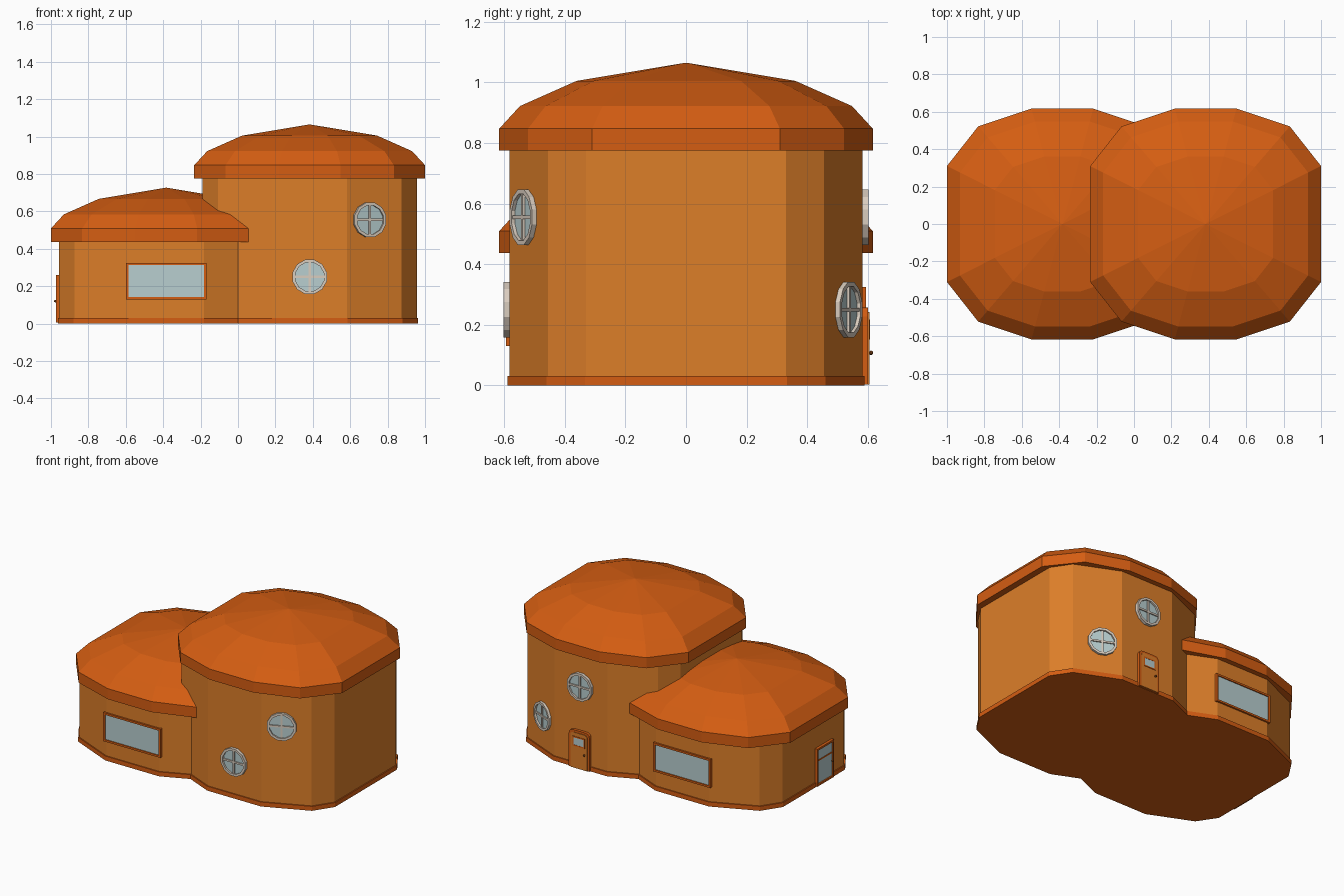
import bpy, bmesh, math
from mathutils import Matrix, Vector

if "Cube" in bpy.data.objects:
    bpy.data.objects.remove(bpy.data.objects["Cube"])


def material(name, col):
    m = bpy.data.materials.new(name)
    m.diffuse_color = (*col, 1)
    m.use_nodes = True
    m.node_tree.nodes["Principled BSDF"].inputs["Base Color"].default_value = m.diffuse_color
    return m


WALL = material("ochre wall", (0.72, 0.21, 0.022))
ROOF = material("orange roof", (0.66, 0.11, 0.006))
GLASS = material("pale glass", (0.48, 0.62, 0.63))
FRAME = material("cream frame", (0.70, 0.61, 0.52))
KNOB = material("brown knob", (0.30, 0.08, 0.012))


def build(name, bm, mat, matrix=None):
    bmesh.ops.recalc_face_normals(bm, faces=bm.faces)
    me = bpy.data.meshes.new(name)
    bm.to_mesh(me)
    bm.free()
    me.materials.append(mat)
    ob = bpy.data.objects.new(name, me)
    if matrix:
        ob.matrix_world = matrix
    bpy.context.collection.objects.link(ob)
    return ob


def loft(name, rings, mat, apex=None, matrix=None):
    """Skin a stack of equal point rings, capped flat or with a point."""
    bm = bmesh.new()
    vs = [[bm.verts.new(p) for p in r] for r in rings]
    n = len(vs[0])
    for a, b in zip(vs, vs[1:]):
        for i in range(n):
            bm.faces.new((a[i], a[(i + 1) % n], b[(i + 1) % n], b[i]))
    bm.faces.new(vs[0])
    if apex:
        t = bm.verts.new(apex)
        for i in range(n):
            bm.faces.new((vs[-1][i], vs[-1][(i + 1) % n], t))
    else:
        bm.faces.new(vs[-1])
    return build(name, bm, mat, matrix)


def slab(name, pts, y0, y1, mat, matrix):
    """Upright plate: x,z outline extruded outward (local -y)."""
    loft(name, [[(x, -y, z) for x, z in pts] for y in (y0, y1)], mat, None, matrix)


def rect(x0, x1, z0, z1):
    return [(x0, z0), (x1, z0), (x1, z1), (x0, z1)]


def twelve(quarter):
    """Mirror three corner points into a twelve-sided outline."""
    a = quarter
    return (a + [(-x, y) for x, y in reversed(a)] + [(-x, -y) for x, y in a]
            + [(x, -y) for x, y in reversed(a)])


WALL_PLAN = twelve([(.573, .33), (.49, .455), (.2, .582)])
ROOF_PLAN = twelve([(.617, .31), (.45, .522), (.165, .617)])


def ring(plan, cx, s, z):
    return [(cx + x * s, y * s, z) for x, y in plan]


# Two round buildings: base strip, wall, domed roof
for label, cx, eave in (("tall", .383, .775), ("low", -.383, .437)):
    loft(label + "_base", [ring(WALL_PLAN, cx, 1.012, z) for z in (0, .03)], ROOF)
    loft(label + "_wall", [ring(WALL_PLAN, cx, 1, z) for z in (.02, eave + .02)], WALL)
    steps = [(1, 0), (1, .072), (.888, .147), (.585, .23)]
    loft(label + "_roof", [ring(ROOF_PLAN, cx, s, eave + z) for s, z in steps],
         ROOF, (cx, 0, eave + .29))


def place(x, y, z, angle):
    return Matrix.Translation((x, y, z)) @ Matrix.Rotation(math.radians(angle), 4, 'Z')


# Round windows: ring frame, glass, cross bars
def round_window(name, m, r=.095, n=12):
    def circ(rad, y):
        return [(rad * math.cos(2 * math.pi * (i + .5) / n), -y,
                 rad * math.sin(2 * math.pi * (i + .5) / n)) for i in range(n)]
    bm = bmesh.new()
    vs = [[bm.verts.new(p) for p in c] for c in
          (circ(r, -.01), circ(r, .02), circ(r * .83, .02), circ(r * .83, -.01))]
    for k in range(4):
        a, b = vs[k], vs[(k + 1) % 4]
        for i in range(n):
            bm.faces.new((a[i], a[(i + 1) % n], b[(i + 1) % n], b[i]))
    build(name + "_frame", bm, FRAME, m)
    loft(name + "_glass", [circ(r * .9, -.005), circ(r * .9, .008)], GLASS, None, m)
    w, h = .006, r * .86
    slab(name + "_bar_upright", rect(-w, w, -h, h), 0, .016, FRAME, m)
    slab(name + "_bar_cross", rect(-h, h, -w, w), 0, .016, FRAME, m)


round_window("front_window", place(.383, -.582, .25, 0))
round_window("front_right_window", place(.70, -.527, .555, 23.6))
round_window("back_window", place(.383, .582, .555, 180))
round_window("back_right_window", place(.70, .527, .25, 156.4))


# Thin rectangular frame made of four strips
def border(name, x0, x1, z0, z1, t, y0, y1, mat, m):
    for part, r in (("left", rect(x0, x0 + t, z0, z1)),
                    ("right", rect(x1 - t, x1, z0, z1)),
                    ("bottom", rect(x0 + t, x1 - t, z0, z0 + t)),
                    ("top", rect(x0 + t, x1 - t, z1 - t, z1))):
        slab(name + "_" + part, r, y0, y1, mat, m)


# Wide windows, front and back of the low building
for side, y, a in (("front", -.582, 0), ("back", .582, 180)):
    m = place(-.383, y, 0, a)
    border(side + "_wide_frame", -.215, .215, .13, .325, .013, -.02, .012, ROOF, m)
    slab(side + "_wide_glass", rect(-.204, .204, .14, .315), -.02, .005, GLASS, m)


def knob(name, x, z, y, m):
    bm = bmesh.new()
    bmesh.ops.create_icosphere(bm, subdivisions=1, radius=.008)
    build(name, bm, KNOB, m @ Matrix.Translation((x, -y, z)))


# Wooden back door with rounded top frame and small pane
def arch(w, h, c=.03):
    pts = [(-w, 0), (w, 0)]
    for sx, angs in ((1, (0, 30, 60, 90)), (-1, (90, 60, 30, 0))):
        for d in angs:
            q = math.radians(d)
            pts.append((sx * (w - c + c * math.cos(q)), h - c + c * math.sin(q)))
    return pts


m = place(.383, .582, 0.002, 180)
slab("back_door_frame", arch(.078, .255), -.01, .019, ROOF, m)
slab("back_door_panel", arch(.063, .24, .02), 0, .023, WALL, m)
border("back_door_pane_frame", -.046, .046, .15, .215, .008, .01, .026, ROOF, m)
slab("back_door_pane", rect(-.04, .04, .156, .209), .01, .025, GLASS, m)
knob("back_door_knob", .045, .105, .029, m)

# Glazed side door on the low building
m = place(-.956, -.11, 0.005, -90)
border("side_door_frame", -.09, .09, 0, .255, .013, -.01, .018, ROOF, m)
slab("side_door_glass", rect(-.08, .08, .01, .245), -.01, .009, GLASS, m)
slab("side_door_rail", rect(-.08, .08, .165, .173), 0, .013, ROOF, m)
knob("side_door_knob", .07, .115, .02, m)
